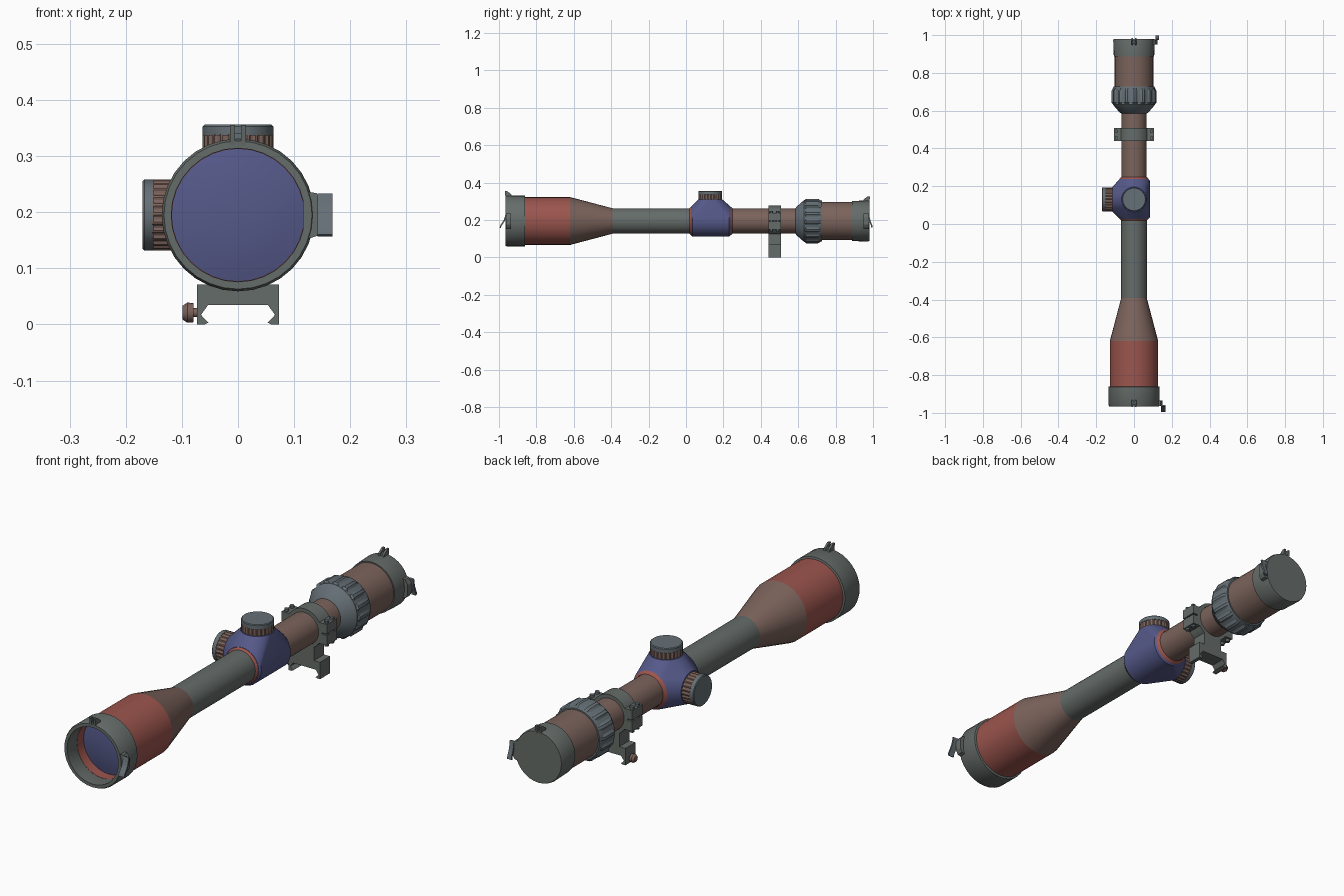
import bpy, bmesh, math
from mathutils import Matrix, Vector

if "Cube" in bpy.data.objects:
    bpy.data.objects.remove(bpy.data.objects["Cube"])

AX = 0.195   # height of the optical axis
TY = 0.13    # turret position along the tube


def mat(name, c):
    m = bpy.data.materials.new(name)
    m.diffuse_color = (*c, 1)
    m.use_nodes = True
    m.node_tree.nodes["Principled BSDF"].inputs["Base Color"].default_value = m.diffuse_color
    return m


RED = mat("red", (0.33, 0.09, 0.075))
BROWN = mat("brown", (0.2, 0.125, 0.105))
BLUE = mat("blue", (0.09, 0.1, 0.25))
GREY = mat("grey_green", (0.13, 0.15, 0.14))
SLATE = mat("slate", (0.13, 0.16, 0.18))

ALONG_Y = Matrix.Translation((0, 0, AX)) @ Matrix.Rotation(-math.pi / 2, 4, 'X')
UP = Matrix.Translation((0, TY, AX))
LEFT = UP @ Matrix.Rotation(-math.pi / 2, 4, 'Y')


def finish(name, bm, m, smooth=True):
    bmesh.ops.remove_doubles(bm, verts=bm.verts, dist=1e-5)
    bmesh.ops.recalc_face_normals(bm, faces=bm.faces)
    me = bpy.data.meshes.new(name)
    bm.to_mesh(me)
    bm.free()
    ob = bpy.data.objects.new(name, me)
    bpy.context.collection.objects.link(ob)
    me.materials.append(m)
    if smooth:
        bpy.context.view_layer.objects.active = ob
        ob.select_set(True)
        bpy.ops.object.shade_smooth_by_angle(angle=math.radians(30))
        ob.select_set(False)
    return ob


def lathe(name, prof, m, mx=ALONG_Y, n=32, closed=False, rib=0.0):
    """Revolve (height, radius) points; rib lowers every second pair of sides."""
    bm = bmesh.new()
    rows = []
    for h, r in prof:
        row = []
        for i in range(n):
            a = 2 * math.pi * i / n
            k = r - (rib if r > 0 and i % 4 > 1 else 0)
            row.append(bm.verts.new(mx @ Vector((k * math.cos(a), k * math.sin(a), h))))
        rows.append(row)
    pairs = list(zip(rows, rows[1:])) + ([(rows[-1], rows[0])] if closed else [])
    for p, q in pairs:
        for i in range(n):
            j = (i + 1) % n
            bm.faces.new((p[i], p[j], q[j], q[i]))
    bmesh.ops.dissolve_degenerate(bm, dist=1e-6, edges=bm.edges)
    return finish(name, bm, m)


def prism(name, pts, axis, a, b, m, smooth=False):
    """Extrude an outline: axis 'x' takes (y, z) points, axis 'y' takes (x, z)."""
    bm = bmesh.new()
    put = (lambda p, t: (t, p[0], p[1])) if axis == 'x' else (lambda p, t: (p[0], t, p[1]))
    lo = [bm.verts.new(put(p, a)) for p in pts]
    hi = [bm.verts.new(put(p, b)) for p in pts]
    bm.faces.new(lo)
    bm.faces.new(hi)
    for i in range(len(pts)):
        j = (i + 1) % len(pts)
        bm.faces.new((lo[i], lo[j], hi[j], hi[i]))
    return finish(name, bm, m, smooth)


def box(name, x0, x1, y0, y1, z0, z1, m):
    return prism(name, [(x0, z0), (x1, z0), (x1, z1), (x0, z1)], 'y', y0, y1, m)


# Main tube, objective bell and rear tube
lathe("objective_bell", [(-0.9, 0.128), (-0.62, 0.128), (-0.62, 0.118), (-0.9, 0.118)], RED, closed=True)
lathe("objective_taper", [(-0.62, 0.128), (-0.393, 0.068)], BROWN)
lathe("front_tube", [(-0.393, 0.068), (0.035, 0.068)], GREY)
lathe("rear_tube", [(0.23, 0.067), (0.6, 0.067)], BROWN)
for i, (y0, y1) in enumerate(((0.018, 0.03), (0.249, 0.237))):
    lathe(f"turret_collar_{i}", [(y0, 0.068), (y1, 0.078)], RED)

# Objective lens and open cap ring
lathe("objective_lens", [(-0.872, 0), (-0.87, 0.05), (-0.865, 0.085), (-0.857, 0.119)], BLUE)
lathe("objective_cap_ring", [(-0.965, 0.132), (-0.957, 0.136), (-0.862, 0.136), (-0.86, 0.128),
                             (-0.9, 0.119), (-0.965, 0.119)], GREY, closed=True)

# Eyepiece, closed rear cap
lathe("eyepiece", [(0.7, 0.102), (0.9, 0.102)], BROWN)
lathe("eyepiece_cap", [(0.888, 0.1), (0.888, 0.107), (0.97, 0.11), (0.98, 0.107), (0.98, 0)], GREY)

# Magnification ring with raised grips
lathe("power_ring", [(0.585, 0.066), (0.588, 0.074), (0.632, 0.112), (0.715, 0.112),
                     (0.727, 0.108), (0.727, 0.1)], SLATE)
lathe("power_ring_grips", [(0.628, 0.106), (0.642, 0.119), (0.705, 0.119), (0.72, 0.111)],
      SLATE, n=64, rib=0.008)

# Turret housing: hull around the tube section and two turret seats
bm = bmesh.new()
for i in range(32):
    c, s = math.cos(math.pi * i / 16), math.sin(math.pi * i / 16)
    for y, r in ((0.027, 0.077), (0.035, 0.084), (0.23, 0.084), (0.238, 0.077)):
        bm.verts.new((r * c, y, AX + r * s))
    for mx in (UP, LEFT):
        bm.verts.new(mx @ Vector((0.066 * c, 0.066 * s, 0.114)))
res = bmesh.ops.convex_hull(bm, input=bm.verts)
junk = [v for v in set(res["geom_interior"]) if isinstance(v, bmesh.types.BMVert)]
bmesh.ops.delete(bm, geom=junk, context='VERTS')
bmesh.ops.dissolve_limit(bm, angle_limit=0.02, verts=bm.verts, edges=bm.edges)
finish("turret_housing", bm, BLUE)

# Elevation and side knobs: ribbed skirt under a plain cap
for label, mx, top in (("elevation", UP, 0.161), ("side", LEFT, 0.17)):
    lathe(label + "_knob_skirt", [(0.11, 0.063), (top - 0.017, 0.063)], BROWN, mx, n=96, rib=0.003)
    lathe(label + "_knob_cap", [(top - 0.019, 0.058), (top - 0.019, 0.063), (top - 0.003, 0.063),
                                (top, 0.06), (top, 0)], SLATE, mx)

# Mount ring, split flanges and screws
Y0, Y1 = 0.44, 0.507
lathe("mount_ring", [(Y0, 0.066), (Y0, 0.082), (Y1, 0.082), (Y1, 0.066)], GREY, closed=True)
for s, side in ((-1, "left"), (1, "right")):
    x0, x1 = sorted((s * 0.066, s * 0.105))
    box(f"mount_flange_lower_{side}", x0, x1, Y0, Y1, 0.15, 0.192, GREY)
    box(f"mount_flange_upper_{side}", x0, x1, Y0, Y1, 0.198, 0.238, GREY)
    for i, y in enumerate((Y0 + 0.016, Y1 - 0.016)):
        lathe(f"flange_screw_{side}_{i}", [(0.14, 0), (0.14, 0.009), (0.248, 0.009), (0.248, 0)], SLATE,
              Matrix.Translation((s * 0.093, y, 0)), n=12)

# Rail clamp with neck
half = [(0.045, 0.14), (0.045, 0.071), (0.073, 0.071), (0.073, 0), (0.06, 0), (0.053, 0.003),
        (0.066, 0.017), (0.053, 0.035)]
prism("rail_clamp", half + [(-x, z) for x, z in reversed(half)], 'y', Y0, Y1, GREY)
lathe("clamp_screw", [(0.07, 0.008), (0.079, 0.008), (0.079, 0.017), (0.09, 0.018), (0.099, 0.012), (0.099, 0)],
      BROWN, Matrix.Translation((0, (Y0 + Y1) / 2, 0.021)) @ Matrix.Rotation(-math.pi / 2, 4, 'Y'), n=16)

# Flip-cap catches: forked top tab, side hinge block and curved thumb leaf
for label, d, end, r in (("objective", -1, 0.965, 0.136), ("eyepiece", 1, 0.98, 0.108)):
    top = AX + r
    for s in (-1, 1):
        x0, x1 = sorted((s * 0.005, s * 0.014))
        prism(f"{label}_tab_prong_{'left' if s < 0 else 'right'}",
              [(d * (end - 0.035), top - 0.012), (d * (end - 0.03), top + 0.008),
               (d * (end - 0.008), top + 0.024), (d * (end + 0.004), top + 0.024),
               (d * end, top - 0.012)], 'x', x0, x1, GREY)
    box(f"{label}_tab_pin", -0.007, 0.007, *sorted((d * (end - 0.028), d * (end - 0.008))),
        top - 0.01, top + 0.01, SLATE)
    prism(f"{label}_hinge_block", [(r - 0.02, 0.15), (r + 0.006, 0.158), (r + 0.016, 0.175),
                                   (r + 0.016, 0.215), (r + 0.004, 0.234), (r - 0.02, 0.238)],
          'y', *sorted((d * (end - 0.03), d * (end - 0.002))), GREY)
    tip = 1.0 - end
    curve = [(0, 0.233), (0.12, 0.215), (0.3, 0.198), (0.6, 0.182), (0.85, 0.17), (0.9, 0.16)]
    outer = [(d * (end + tip * t), z) for t, z in curve]
    inner = [(d * (end + tip * t - 0.007), z - 0.003) for t, z in reversed(curve)]
    prism(f"{label}_thumb_leaf", outer + inner, 'x', r + 0.006, r + (0.032 if d < 0 else 0.025), SLATE, True)
